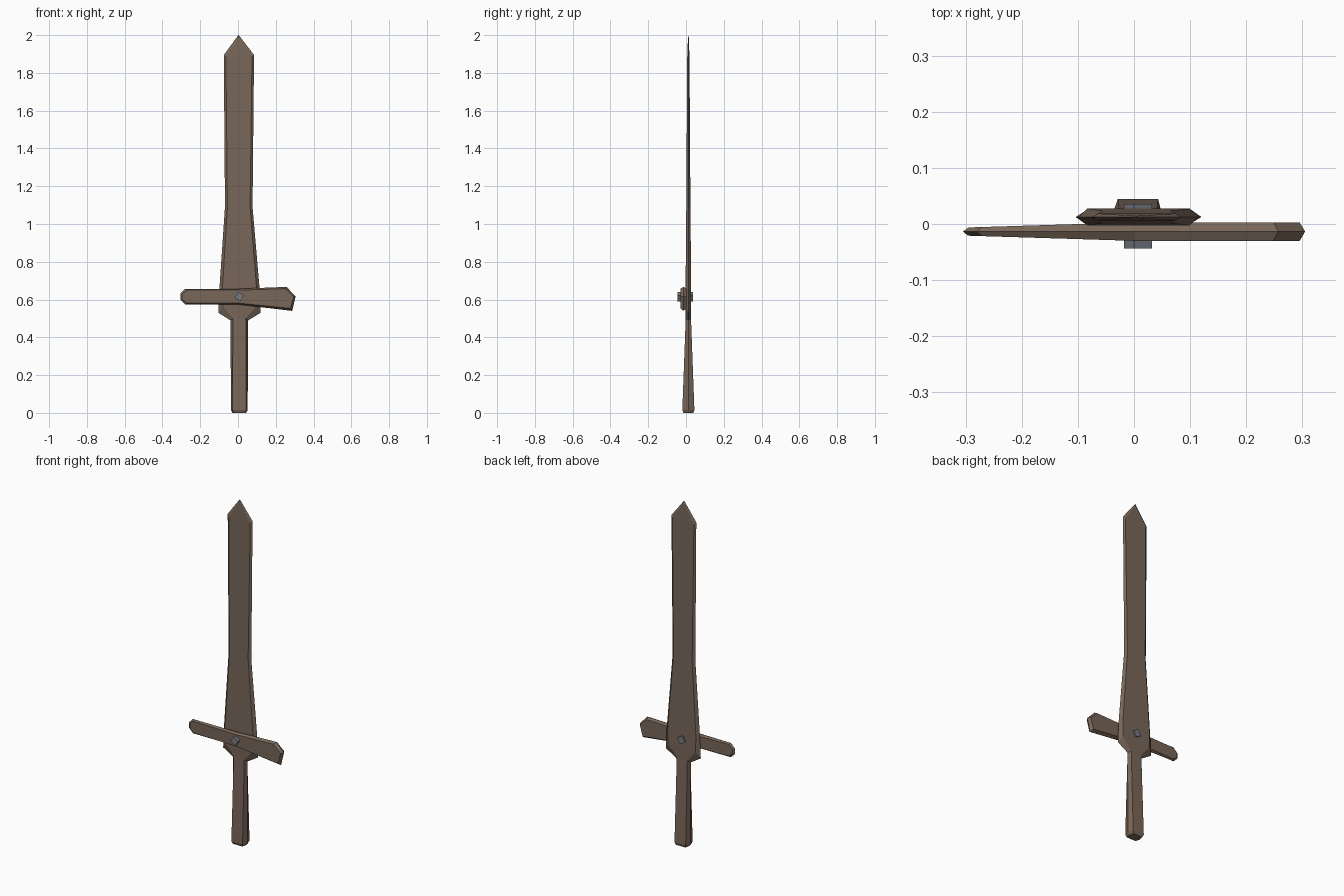
import bpy, bmesh, math

if "Cube" in bpy.data.objects:
    bpy.data.objects.remove(bpy.data.objects["Cube"])


def material(name, rgb):
    m = bpy.data.materials.new(name)
    m.diffuse_color = (*rgb, 1)
    m.use_nodes = True
    m.node_tree.nodes["Principled BSDF"].inputs["Base Color"].default_value = m.diffuse_color
    return m


wood = material("worn brown wood", (0.19, 0.135, 0.10))
metal = material("grey metal", (0.18, 0.20, 0.23))


def add_object(name, bm, mat):
    bmesh.ops.recalc_face_normals(bm, faces=bm.faces)
    me = bpy.data.meshes.new(name)
    bm.to_mesh(me)
    bm.free()
    me.materials.append(mat)
    ob = bpy.data.objects.new(name, me)
    bpy.context.collection.objects.link(ob)
    return ob


def loft(name, rings, mat):
    """Skin closed rings of equal point count and cap both ends."""
    bm = bmesh.new()
    loops = [[bm.verts.new(p) for p in r] for r in rings]
    n = len(loops[0])
    for a, b in zip(loops, loops[1:]):
        for i in range(n):
            j = (i + 1) % n
            bm.faces.new((a[i], a[j], b[j], b[i]))
    bm.faces.new(loops[0])
    bm.faces.new(loops[-1])
    return add_object(name, bm, mat)


# Blade and grip: six-sided sections, with a sharp edge on each side.
# Each station: edge z, flat z, edge half width, flat half width, half thickness, centre x
stations = [
    (0.000, 0.000, 0.036, 0.030, 0.026, 0.007),
    (0.015, 0.015, 0.044, 0.036, 0.032, 0.007),
    (0.490, 0.500, 0.047, 0.034, 0.014, 0.007),
    (0.530, 0.565, 0.112, 0.088, 0.015, 0.008),
    (0.650, 0.650, 0.107, 0.091, 0.015, 0.008),
    (1.090, 1.090, 0.073, 0.060, 0.011, 0.004),
    (1.895, 1.885, 0.080, 0.069, 0.006, 0.005),
    (2.000, 1.988, 0.001, 0.001, 0.002, 0.003),
]
CY = 0.0125
rings = []
for ze, zf, e, f, t, cx in stations:
    rings.append([(cx - e, CY, ze), (cx - f, CY - t, zf), (cx + f, CY - t, zf),
                  (cx + e, CY, ze), (cx + f, CY + t, zf), (cx - f, CY + t, zf)])
loft("blade_and_grip", rings, wood)

# Crossguard: uneven plank outline, bevelled to the front and back
outline = [(-0.305, 0.600), (-0.280, 0.574), (0.0, 0.574), (0.287, 0.540), (0.305, 0.617),
           (0.257, 0.667), (0.0, 0.657), (-0.280, 0.657), (-0.305, 0.632)]


def guard_ring(side):
    ring = []
    for x, z in outline:
        half = 0.0165 + min(x, 0) * 0.03  # thinner towards the left end
        if side:
            x, z = x * 0.968, 0.615 + (z - 0.615) * 0.82
        ring.append((x, -0.0135 + side * half, z))
    return ring


loft("crossguard", [guard_ring(-1), guard_ring(0), guard_ring(1)], wood)

# Four-sided peg through guard and blade
peg = []
for y in (-0.044, 0.036):
    peg.append([(0.007 + 0.026 * math.cos(math.radians(a)), y, 0.616 + 0.026 * math.sin(math.radians(a)))
                for a in (15, 105, 195, 285)])
loft("peg", peg, metal)
